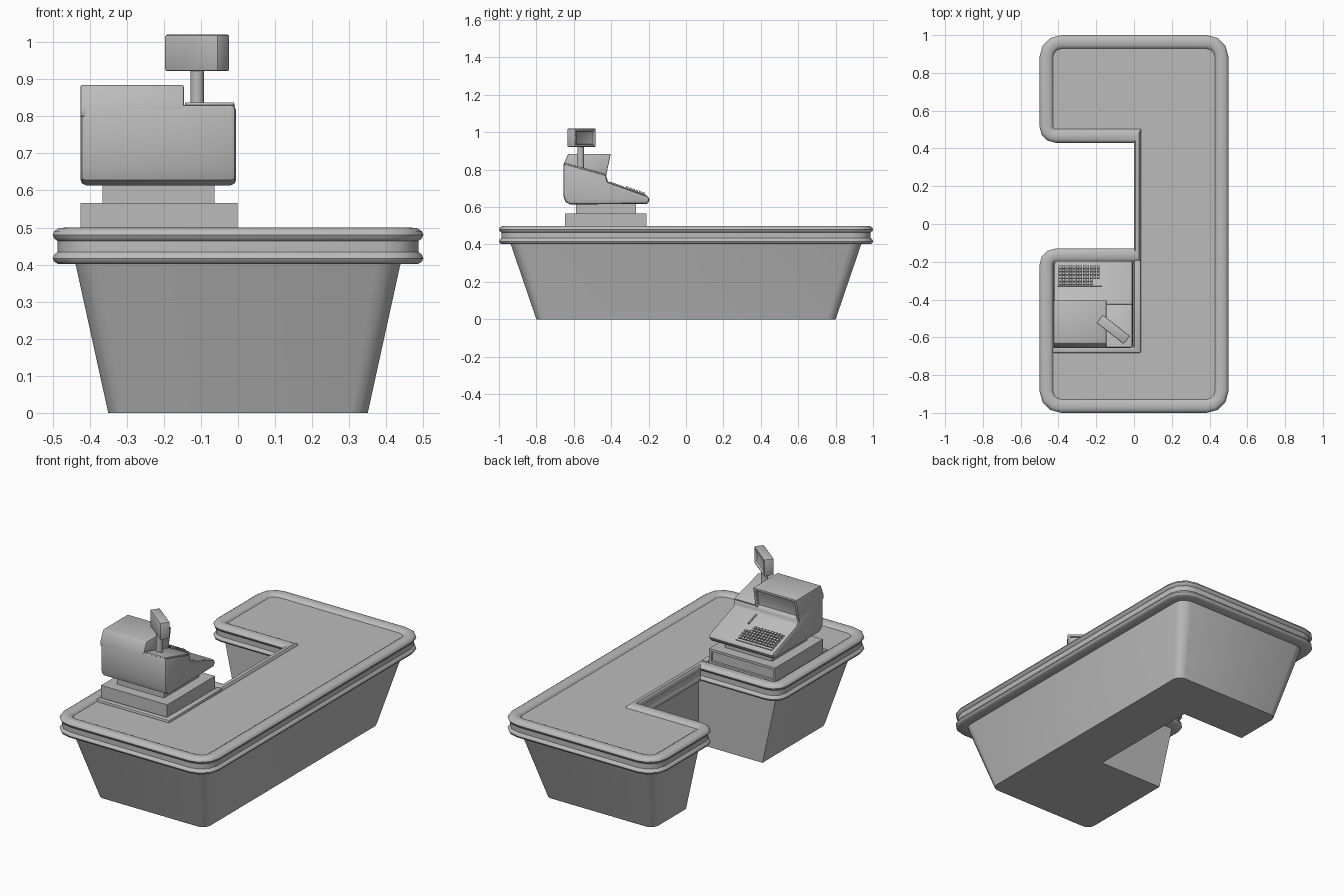
import bpy, bmesh, math
from mathutils import Matrix, Vector

if "Cube" in bpy.data.objects:
    bpy.data.objects.remove(bpy.data.objects["Cube"], do_unlink=True)

grey = bpy.data.materials.new("plain_grey")
grey.use_nodes = True
GREY = (0.5, 0.5, 0.5, 1)
grey.diffuse_color = GREY
grey.node_tree.nodes["Principled BSDF"].inputs["Base Color"].default_value = GREY


def finish(name, bm, bevel=0, segments=2, angle=35):
    bmesh.ops.recalc_face_normals(bm, faces=bm.faces)
    mesh = bpy.data.meshes.new(name)
    bm.to_mesh(mesh)
    bm.free()
    mesh.materials.append(grey)
    ob = bpy.data.objects.new(name, mesh)
    bpy.context.collection.objects.link(ob)
    bpy.ops.object.select_all(action='DESELECT')
    ob.select_set(True)
    bpy.context.view_layer.objects.active = ob
    if bevel:
        mod = ob.modifiers.new("rounded_edges", 'BEVEL')
        mod.width, mod.segments = bevel, segments
        mod.limit_method, mod.angle_limit = 'ANGLE', math.radians(50)
        bpy.ops.object.modifier_apply(modifier=mod.name)
    bpy.ops.object.shade_smooth_by_angle(angle=math.radians(angle))
    return ob


def add_box(bm, low, high, matrix=Matrix()):
    low, high = Vector(low), Vector(high)
    size = Matrix.Diagonal((high - low).to_4d())
    size[3][3] = 1
    bmesh.ops.create_cube(bm, size=1, matrix=matrix @ Matrix.Translation((low + high) / 2) @ size)


def box(name, low, high, bevel=0, matrix=Matrix(), recess=None):
    bm = bmesh.new()
    add_box(bm, low, high, matrix)
    if recess:
        recess_face(bm, matrix.to_3x3() @ Vector((0, 1, 0)), *recess)
    return finish(name, bm, bevel)


def recess_face(bm, direction, border, depth):
    bm.normal_update()
    face = max(bm.faces, key=lambda f: f.normal.dot(direction))
    bmesh.ops.inset_region(bm, faces=[face], thickness=border, use_even_offset=True)
    shift = face.normal * -depth
    hole = bmesh.ops.inset_region(bm, faces=[face], thickness=0.0005, use_even_offset=True)
    bmesh.ops.translate(bm, verts=face.verts, vec=shift)


def rounded(corners, steps=3):
    """Polygon whose (x, y, radius) corners become short arcs."""
    points = []
    for i, (x, y, r) in enumerate(corners):
        p = Vector((x, y))
        if r == 0:
            points.append(p)
            continue
        before = (Vector(corners[i - 1][:2]) - p).normalized()
        after = (Vector(corners[(i + 1) % len(corners)][:2]) - p).normalized()
        centre = p + (before + after) * r
        for k in range(steps + 1):
            a = math.pi / 2 * k / steps
            points.append(centre - after * r * math.cos(a) - before * r * math.sin(a))
    return points


def c_shape(hx, hy, notch_top, notch_low, notch_x, r, r_arm):
    return rounded([(hx, -hy, r), (hx, hy, r), (-hx, hy, r), (-hx, notch_top, r_arm),
                    (notch_x, notch_top, 0), (notch_x, notch_low, 0),
                    (-hx, notch_low, r_arm), (-hx, -hy, r)])


def loft(name, layers):
    """Skin a stack of (outline, height) layers and cap both ends."""
    bm = bmesh.new()
    rings = [[bm.verts.new((p.x, p.y, z)) for p in outline] for outline, z in layers]
    for a, b in zip(rings, rings[1:]):
        for i in range(len(a)):
            j = (i + 1) % len(a)
            bm.faces.new((a[i], a[j], b[j], b[i]))
    for ring in (rings[0], rings[-1]):
        bm.faces.new(ring)
    return finish(name, bm)


def extrude_side(name, profile, x0, x1, bevel, recess=None):
    """Extrude a (y, z) side profile across x."""
    bm = bmesh.new()
    a, b = ([bm.verts.new((x, y, z)) for y, z in profile] for x in (x0, x1))
    bm.faces.new(a)
    bm.faces.new(b)
    for i in range(len(a)):
        j = (i + 1) % len(a)
        bm.faces.new((a[i], a[j], b[j], b[i]))
    bmesh.ops.recalc_face_normals(bm, faces=bm.faces)
    if recess:
        recess_face(bm, Vector((0, 1, 0)), *recess)
    return finish(name, bm, bevel)


# Counter body, tapering outward on the outside and upright in the notch
loft("counter_body", [
    (c_shape(0.35, 0.8, 0.5, -0.2, 0.06, 0.045, 0), 0),
    (c_shape(0.44, 0.94, 0.5, -0.2, 0.06, 0.065, 0), 0.41)])

# Countertop: two rounded bands with a groove between, and a sunken top
band = [(0.07, 0.402), (0.014, 0.402), (0.004, 0.408), (0, 0.417), (0.004, 0.427), (0.013, 0.434),
        (0.013, 0.464), (0.004, 0.47), (0, 0.48), (0.004, 0.49), (0.016, 0.498),
        (0.035, 0.5), (0.055, 0.498), (0.066, 0.492), (0.072, 0.484)]
loft("countertop", [(c_shape(0.5 - d, 1 - d, 0.43 + d, -0.13 - d, d / 2,
                             0.115 - d, 0.085 - d), z) for d, z in band])

# Lip around the till bay
box("bay_side_lip", (0, -0.683, 0.47), (0.036, -0.19, 0.499), 0.008)
box("bay_end_lip", (-0.432, -0.683, 0.47), (0.036, -0.65, 0.499), 0.008)

# Till
box("cash_drawer", (-0.425, -0.647, 0.48), (-0.001, -0.21, 0.566), recess=(0.014, 0.012))
box("till_neck", (-0.365, -0.588, 0.56), (-0.063, -0.268, 0.63))
extrude_side("till_body", [
    (-0.62, 0.614), (-0.645, 0.628), (-0.656, 0.66), (-0.656, 0.835), (-0.425, 0.772),
    (-0.42, 0.735), (-0.2, 0.657), (-0.195, 0.64), (-0.197, 0.625), (-0.21, 0.617)],
    -0.425, -0.005, 0.016)
extrude_side("till_tower", [
    (-0.656, 0.8), (-0.656, 0.825), (-0.63, 0.884), (-0.403, 0.884), (-0.432, 0.74)],
    -0.425, -0.146, 0.004, (0.016, 0.014))

# Sloped keypad: local x runs across, local y down the slope
slope = Matrix.Translation((0, -0.42, 0.735)) @ Matrix.Rotation(-math.atan2(0.078, 0.22), 4, 'X')
box("keypad_plate", (-0.405, 0.095, -0.01), (-0.17, 0.222, 0.004), matrix=slope)
bm = bmesh.new()
cols, rows, pitch = 12, 6, 0.0185
for r in range(rows):
    for c in range(cols - (2 if r < 2 else 0)):
        x, y = -0.399 + c * pitch, 0.102 + r * pitch
        add_box(bm, (x, y, 0), (x + 0.014, y + 0.014, 0.012), slope)
finish("keys", bm)
box("paper_slot", (-0.17, 0.01, -0.01), (-0.162, 0.09, 0.006), matrix=slope)
box("printer_lid", (-0.143, -0.655, 0.79), (-0.01, -0.42, 0.799), 0.003,
    Matrix.Translation((0, -0.43, 0.776)) @ Matrix.Rotation(-math.atan2(0.063, 0.231), 4, 'X')
    @ Matrix.Translation((0, 0.425, -0.797)))

# Customer display on a post, turned toward the corner
turn = Matrix.Translation((-0.11, -0.558, 0)) @ Matrix.Rotation(math.radians(-38), 4, 'Z')
bm = bmesh.new()
bmesh.ops.create_cone(bm, cap_ends=True, segments=16, radius1=0.018, radius2=0.018, depth=0.17,
                      matrix=Matrix.Translation((-0.11, -0.563, 0.85)))
finish("display_post", bm)
box("customer_display", (-0.091, -0.027, 0.922), (0.091, 0.027, 1.02), 0.005, turn, (0.013, 0.012))
